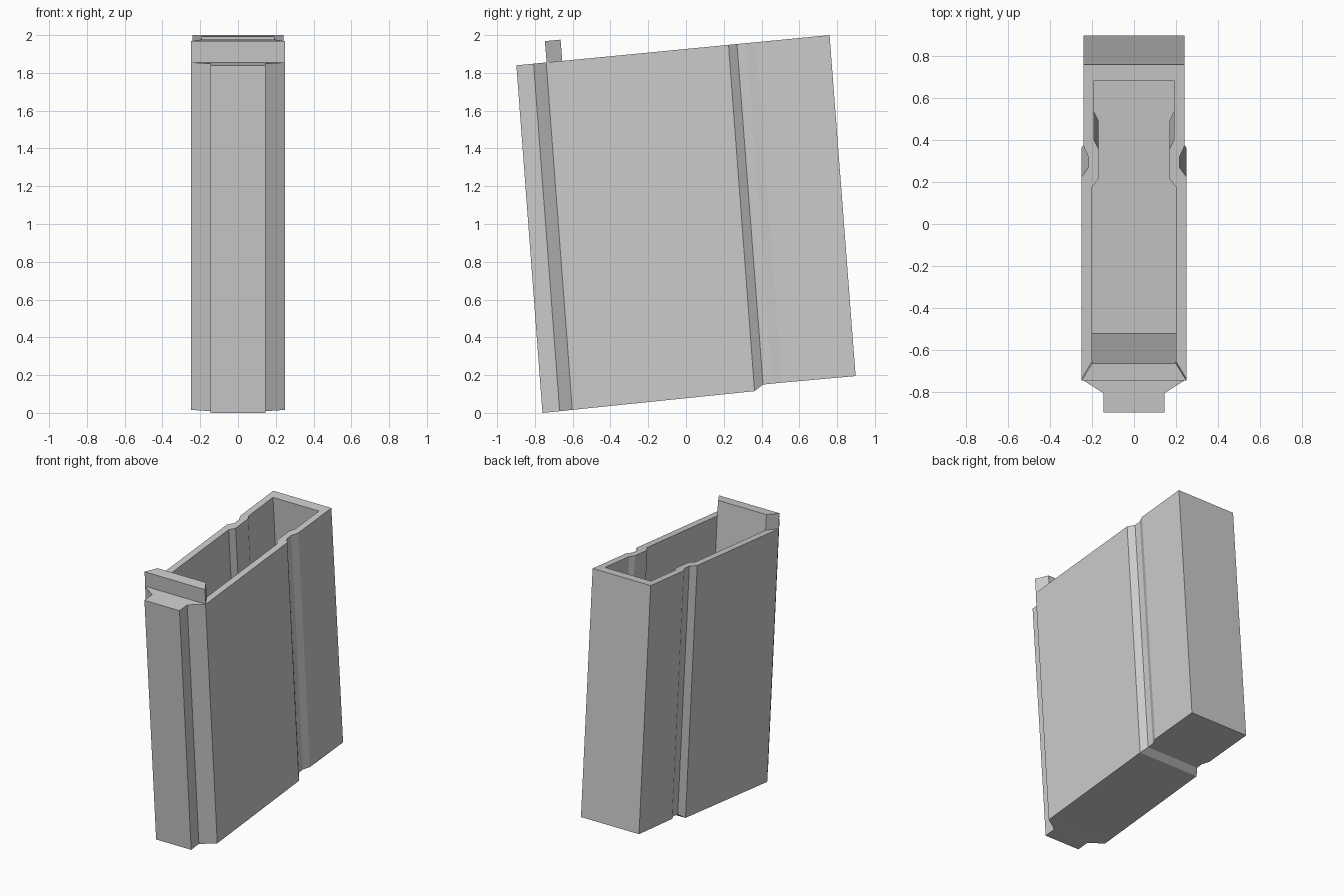
import bpy

if "Cube" in bpy.data.objects:
    bpy.data.objects.remove(bpy.data.objects["Cube"])

LEAN = 0.138  # how far the body slides back from top to bottom


def top_z(y):
    return 1.84 + (y + 0.898) * 0.16 / 1.658


def loft(name, rows):
    """Symmetric solid from rows of (half width, bottom y, bottom z, top y, top z)."""
    n = len(rows)
    verts, faces = [], []
    for w, yb, zb, yt, zt in rows:
        verts += [(-w, yb, zb), (w, yb, zb), (w, yt, zt), (-w, yt, zt)]
    for i in range(n - 1):
        a, b = 4 * i, 4 * i + 4
        faces += [(a, b, b + 1, a + 1),          # underside strip
                  (a + 1, b + 1, b + 2, a + 2),  # right wall
                  (a + 3, b + 3, b, a)]          # left wall
    faces.append([4 * i + 2 for i in range(n)] + [4 * i + 3 for i in reversed(range(n))])
    e = 4 * (n - 1)
    faces += [(0, 1, 2, 3), (e + 3, e + 2, e + 1, e)]  # front and back
    mesh = bpy.data.meshes.new(name)
    mesh.from_pydata(verts, [], faces)
    mesh.update()
    obj = bpy.data.objects.new(name, mesh)
    bpy.context.collection.objects.link(obj)
    return obj


# Outer shell: top y, half width, bottom z
outer = [(-0.898, 0.145, 0.0), (-0.807, 0.145, 0.009), (-0.74, 0.25, 0.016),
         (0.225, 0.25, 0.115), (0.27, 0.217, 0.15), (0.32, 0.217, 0.155),
         (0.37, 0.24, 0.16), (0.76, 0.24, 0.195)]
body = loft("magazine_body", [(w, y + LEAN, z, y, top_z(y)) for y, w, z in outer])

# Hollow interior, following the side grooves
inner = [(-0.655, 0.2), (0.175, 0.2), (0.215, 0.17),
         (0.36, 0.17), (0.40, 0.19), (0.685, 0.19)]
rise, slope = 0.1, LEAN / 1.84
rows = []
for y, w in inner:
    zb = 0.085 + 0.115 * (y + 0.655)
    zt = top_z(y) + rise
    rows.append((w, y + slope * (top_z(y) - zb), zb, y - slope * rise, zt))
cavity = loft("cavity_cutter", rows)
cavity.hide_render = True

cut = body.modifiers.new("hollow", 'BOOLEAN')
cut.operation = 'DIFFERENCE'
cut.solver = 'EXACT'
cut.object = cavity
bpy.context.view_layer.objects.active = body
body.select_set(True)
bpy.ops.object.modifier_apply(modifier=cut.name)
bpy.data.objects.remove(cavity, do_unlink=True)

# Raised tab on the front wall
loft("front_tab", [(0.25, -0.738, top_z(-0.738), -0.747, 1.968),
                   (0.2, -0.655, top_z(-0.655), -0.664, 1.976)])
